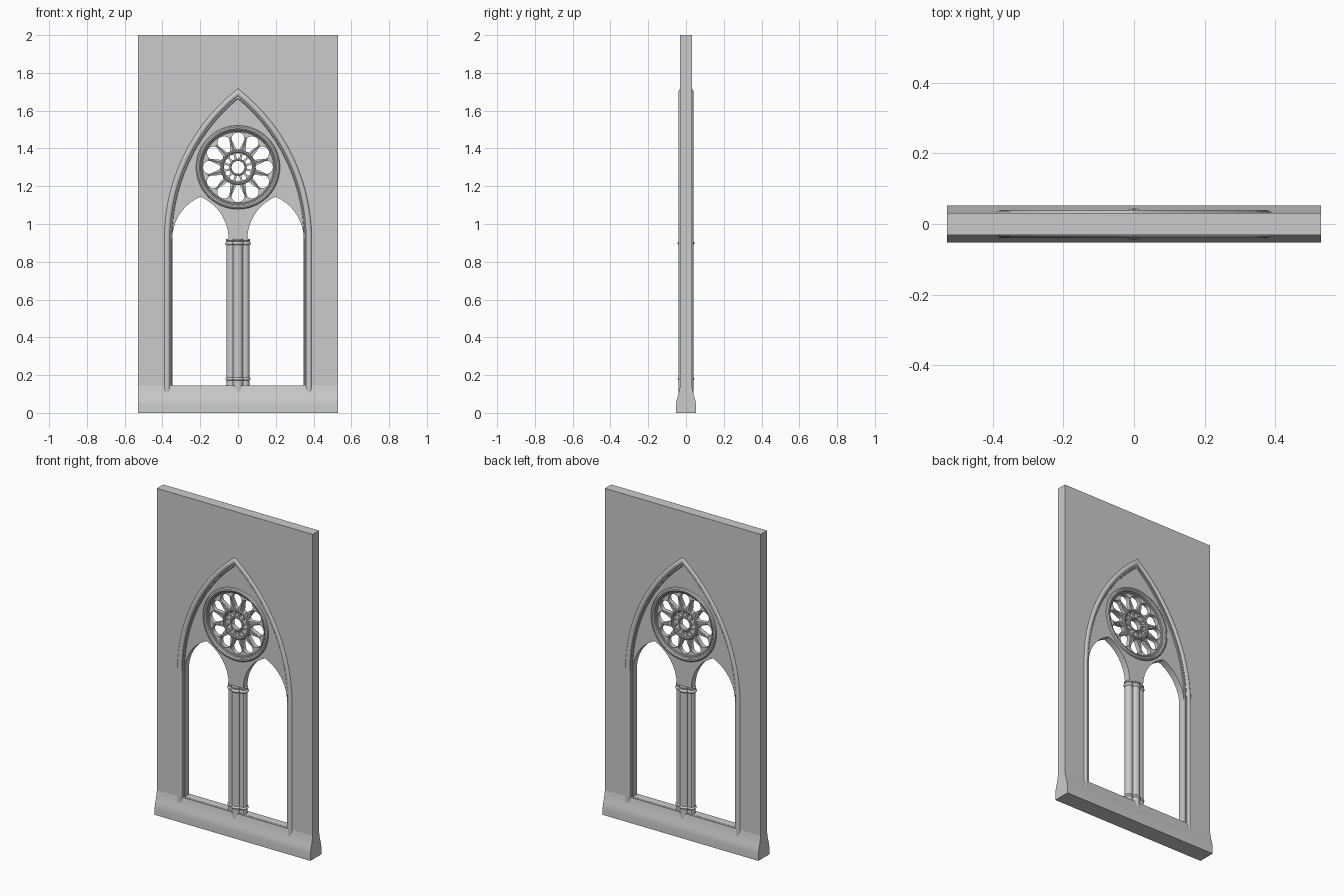
import bpy, bmesh
from math import sin, cos, pi, sqrt, atan2, radians
from mathutils import Matrix, Vector

if "Cube" in bpy.data.objects:
    bpy.data.objects.remove(bpy.data.objects["Cube"])


def finish(name, bm, smooth=True):
    bmesh.ops.remove_doubles(bm, verts=bm.verts, dist=1e-5)
    bmesh.ops.recalc_face_normals(bm, faces=bm.faces)
    me = bpy.data.meshes.new(name)
    bm.to_mesh(me)
    bm.free()
    ob = bpy.data.objects.new(name, me)
    bpy.context.collection.objects.link(ob)
    if smooth:
        bpy.ops.object.select_all(action='DESELECT')
        ob.select_set(True)
        bpy.context.view_layer.objects.active = ob
        bpy.ops.object.shade_smooth_by_angle(angle=radians(35))
    return ob


def plate(name, outlines, half):
    """Filled xz outlines (first is the rim, the others are holes), 2*half thick."""
    cu = bpy.data.curves.new(name + "_outline", 'CURVE')
    cu.dimensions, cu.fill_mode, cu.extrude = '2D', 'BOTH', half
    for pts in outlines:
        sp = cu.splines.new('POLY')
        sp.points.add(len(pts) - 1)
        for p, (x, z) in zip(sp.points, pts):
            p.co = (x, z, 0, 1)
        sp.use_cyclic_u = True
    tmp = bpy.data.objects.new(name + "_outline", cu)
    bpy.context.collection.objects.link(tmp)
    dg = bpy.context.evaluated_depsgraph_get()
    me = bpy.data.meshes.new_from_object(tmp.evaluated_get(dg))
    me.transform(Matrix.Rotation(pi / 2, 4, 'X'))
    bm = bmesh.new()
    bm.from_mesh(me)
    bpy.data.objects.remove(tmp)
    return finish(name, bm)


def sweep(name, path, r, y, closed=False, seg=12):
    """Round moulding along an xz path with mitred corners, on both wall faces."""
    bm = bmesh.new()
    n = len(path)
    P = [Vector(p) for p in path]
    for side in (-1, 1):
        rings = []
        for i, p in enumerate(P):
            a = P[i - 1] if (i or closed) else None
            b = P[(i + 1) % n] if (i < n - 1 or closed) else None
            d1 = (p - a).normalized() if a is not None else (b - p).normalized()
            d2 = (b - p).normalized() if b is not None else d1
            t = (d1 + d2).normalized()
            nrm = Vector((-t.y, t.x)) / max(t.dot(d1), 0.4)
            ring = []
            for k in range(seg):
                ang = 2 * pi * k / seg
                q = p + nrm * r * cos(ang)
                ring.append(bm.verts.new((q.x, side * (y + r * sin(ang)), q.y)))
            rings.append(ring)
        for i in range(n if closed else n - 1):
            A, B = rings[i], rings[(i + 1) % n]
            for k in range(seg):
                j = (k + 1) % seg
                bm.faces.new((A[k], A[j], B[j], B[k]))
        if not closed:
            bm.faces.new(rings[0])
            bm.faces.new(rings[-1])
    return finish(name, bm)


def arch(half, c, bottom, spring=0.92, cx=0.0, n=14):
    """Pointed arch path: up the right jamb, over the point, down the left."""
    R = half + c
    top = atan2(sqrt(R * R - c * c), c)
    right = [(half, bottom)]
    right += [(R * cos(top * i / n) - c, spring + R * sin(top * i / n)) for i in range(n + 1)]
    left = [(-x, z) for x, z in reversed(right[:-1])]
    return [(cx + x, z) for x, z in right + left]


ROSE_Z = 1.3


def circle(r, n=64):
    return [(r * cos(2 * pi * i / n), ROSE_Z + r * sin(2 * pi * i / n)) for i in range(n)]


def petal(angle, r_in, w_in, r_out, w_out, n=10):
    """Rounded wedge opening, wide end outwards."""
    pts = [(r_out + w_out * cos(a), w_out * sin(a))
           for a in (-pi / 2 + pi * i / n for i in range(n + 1))]
    pts += [(r_in + w_in * cos(a), w_in * sin(a))
            for a in (pi / 2 + pi * i / 6 for i in range(7))]
    c, s = cos(angle), sin(angle)
    return [(u * c - v * s, ROSE_Z + u * s + v * c) for u, v in pts]


SILL, BIG_C = 0.145, 0.617

# Wall slab with one large pointed opening
plate("wall", [[(-.53, .05), (.53, .05), (.53, 2), (-.53, 2)],
               arch(.358, BIG_C, SILL)], .031)

# Flared plinth under the whole wall
prof = [(.053, 0), (.053, .045), (.051, .06), (.046, .08), (.04, .1), (.0345, .125), (.031, SILL)]
prof += [(-y, z) for y, z in reversed(prof)]
bm = bmesh.new()
face = bm.faces.new([bm.verts.new((-.53, y, z)) for y, z in prof])
ext = bmesh.ops.extrude_face_region(bm, geom=[face], use_keep_orig=True)
bmesh.ops.translate(bm, vec=(1.06, 0, 0),
                    verts=[v for v in ext['geom'] if isinstance(v, bmesh.types.BMVert)])
finish("plinth", bm)

# Recessed tracery panel with two lancet lights and the rose opening
lancets = [arch(.149, .0938, SILL + .001, cx=s * .199) for s in (-1, 1)]
plate("tracery_panel", [arch(.36, BIG_C, SILL - .02), circle(.21)] + lancets, .02)

# Mouldings around the large arch
sweep("arch_moulding", arch(.3755, BIG_C, .06), .0175, .022)
sweep("arch_inner_bead", arch(.355, BIG_C, SILL - .02), .006, .021, seg=8)

# Rose window: pierced plate, rings and spokes
holes = [circle(.034, 32)]
for i in range(12):
    a = i * pi / 6
    holes.append(petal(a, .108, .015, .15, .035))
    holes.append(petal(a, .054, .0085, .063, .012, 8))
plate("rose_plate", [circle(.206)] + holes, .013)
for name, r, w, y in (("rose_outer_ring", .209, .013, .02), ("rose_inner_bead", .194, .006, .014),
                      ("rose_middle_ring", .085, .008, .013), ("rose_hub_ring", .039, .005, .012)):
    sweep(name, circle(r), w, y, closed=True, seg=10)
for i in range(12):
    a = (i + .5) * pi / 6
    sweep("rose_spoke", [(r * cos(a), ROSE_Z + r * sin(a)) for r in (.088, .165)], .004, .012, seg=8)


# Clustered column: lathed shafts with base and neck rings
def shaft(name, x, y, r, bottom):
    rows = [(0, bottom), (r, bottom), (r, .17)]
    rows += [(r + .006 * sin(pi * i / 6), .172 + .016 * i / 6) for i in range(7)]
    rows += [(r, .885)]
    rows += [(r + .007 * sin(pi * i / 6), .888 + .02 * i / 6) for i in range(7)]
    rows += [(r + .003, .912), (r + .003, .92), (0, .92)]
    bm = bmesh.new()
    vs = [bm.verts.new((rr, 0, z)) for rr, z in rows]
    es = [bm.edges.new(p) for p in zip(vs, vs[1:])]
    bmesh.ops.spin(bm, geom=vs + es, cent=(0, 0, 0), axis=(0, 0, 1), angle=2 * pi, steps=24)
    bmesh.ops.translate(bm, vec=(x, y, 0), verts=bm.verts)
    finish(name, bm)


for s in (-1, 1):
    shaft("column_face_shaft", 0, s * .01, .028, .08)
    shaft("column_side_shaft", s * .038, 0, .023, SILL - .02)
